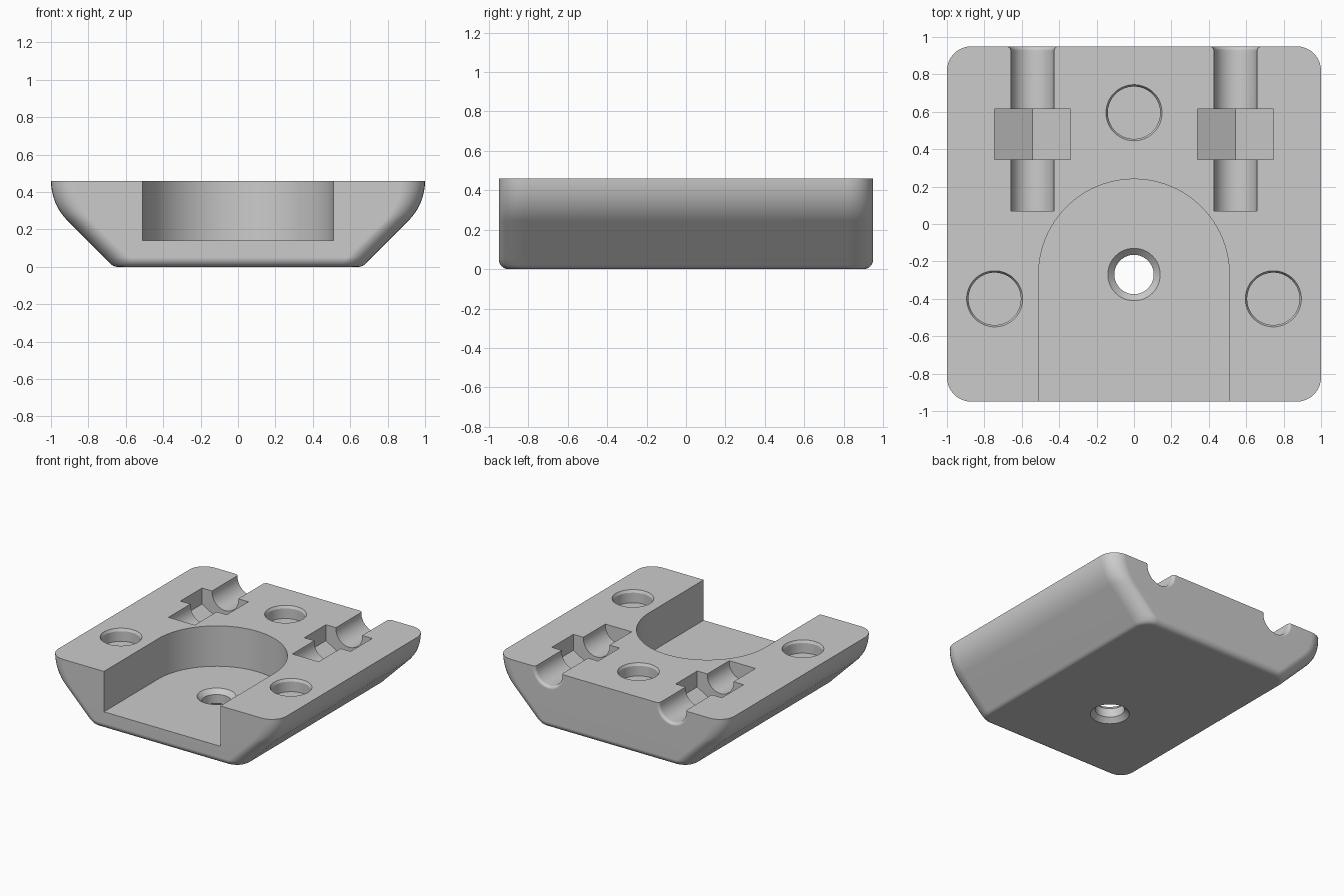
import bpy, bmesh
from math import sin, cos, pi, radians

cube = bpy.data.objects.get("Cube")
if cube:
    bpy.data.objects.remove(cube, do_unlink=True)

TOP, DEPTH = 0.46, 0.95
grey = bpy.data.materials.new("mid grey")
grey.use_nodes = True
COLOUR = (0.6, 0.6, 0.6, 1)
grey.diffuse_color = COLOUR
grey.node_tree.nodes["Principled BSDF"].inputs["Base Color"].default_value = COLOUR


def loft(name, rings):
    """Closed solid skinned through matching rings of points."""
    bm = bmesh.new()
    loops = [[bm.verts.new(p) for p in ring] for ring in rings]
    for a, b in zip(loops, loops[1:]):
        for i in range(len(a)):
            j = (i + 1) % len(a)
            bm.faces.new((a[i], a[j], b[j], b[i]))
    bm.faces.new(loops[0])
    bm.faces.new(loops[-1])
    bmesh.ops.recalc_face_normals(bm, faces=bm.faces)
    mesh = bpy.data.meshes.new(name)
    bm.to_mesh(mesh)
    bm.free()
    mesh.materials.append(grey)
    obj = bpy.data.objects.new(name, mesh)
    bpy.context.collection.objects.link(obj)
    return obj


def arc(cx, cy, r, start, end, n):
    return [(cx + r * cos(radians(start + (end - start) * i / n)),
             cy + r * sin(radians(start + (end - start) * i / n))) for i in range(n + 1)]


def rounded_rect(hx, hy, r, z):
    pts = []
    for sx, sy, a in ((1, 1, 0), (-1, 1, 90), (-1, -1, 180), (1, -1, 270)):
        pts += arc(sx * (hx - r), sy * (hy - r), r, a, a + 90, 8)
    return [(x, y, z) for x, y in pts]


def round_cutter(name, x, y, profile):
    """Turned cutter; profile is a list of (radius, z)."""
    return loft(name, [[(px, py, z) for px, py in arc(x, y, r, 0, 354.375, 63)]
                       for r, z in profile])


# Body: filleted bottom edge, sloping sides, rounded shoulders
FILLET, SHOULDER = 0.05, 0.302
sections = []
for step in range(7):
    a = step * pi / 12
    z = FILLET * (1 - cos(a))
    hx = 0.645 + FILLET * sin(a) if step <= 3 else z + 0.665
    sections.append((hx, DEPTH - FILLET + FILLET * sin(a), z))
for step in range(9):
    b = pi / 4 * (1 - step / 8)
    sections.append((1 - SHOULDER * (1 - cos(b)), DEPTH, TOP - SHOULDER * sin(b)))
body = loft("mount_block", [rounded_rect(hx, hy, 0.13 - (DEPTH - hy), z)
                            for hx, hy, z in sections])

# Open-fronted pocket with a round back
outline = [(0.51, -1.2)] + arc(0, -0.27, 0.51, 0, 180, 48) + [(-0.51, -1.2)]
cutters = [loft("pocket_cutter", [[(x, y, z) for x, y in outline] for z in (0.14, 0.7)])]

# Screw hole, chamfered at both ends
cutters.append(round_cutter("screw_hole_cutter", 0, -0.27,
               [(0.15, -0.01), (0.105, 0.035), (0.105, 0.105), (0.15, 0.15)]))

# Three shallow round recesses in the top
for x, y in ((0, 0.595), (-0.745, -0.4), (0.745, -0.4)):
    cutters.append(round_cutter("recess_cutter", x, y,
                   [(0.14, 0.36), (0.14, 0.44), (0.15, TOP), (0.15, 0.6)]))

# Bolt channels with flared mouths, and pointed nut traps
AXIS = 0.45
flare = [(DEPTH - 0.025 * (1 - sin(t * pi / 8)), 0.115 + 0.025 * (1 - cos(t * pi / 8)))
         for t in range(5)]
for side in (-1, 1):
    cx = side * 0.543
    rings = []
    for y, r in [(0.07, 0.115)] + flare + [(1.1, 0.14)]:
        u = [(cx - r, 0.7)] + arc(cx, AXIS, r, 180, 360, 24) + [(cx + r, 0.7)]
        rings.append([(x, y, z) for x, z in u])
    cutters.append(loft("bolt_channel_cutter", rings))
    w = 0.203
    trap = [(cx - w, 0.7), (cx - w, AXIS - 0.117), (cx, AXIS - 0.234),
            (cx + w, AXIS - 0.117), (cx + w, 0.7)]
    cutters.append(loft("nut_trap_cutter", [[(x, y, z) for x, z in trap]
                                            for y in (0.345, 0.615)]))

# Carve the body, then discard the cutters
bpy.ops.object.select_all(action='DESELECT')
body.select_set(True)
bpy.context.view_layer.objects.active = body
for cutter in cutters:
    cutter.hide_render = True
    mod = body.modifiers.new("cut", 'BOOLEAN')
    mod.operation, mod.solver, mod.object = 'DIFFERENCE', 'EXACT', cutter
    bpy.ops.object.modifier_apply(modifier=mod.name)
    bpy.data.objects.remove(cutter, do_unlink=True)

bpy.ops.object.shade_smooth_by_angle(angle=radians(20))
weighted = body.modifiers.new("flat_face_normals", 'WEIGHTED_NORMAL')
weighted.keep_sharp = True
